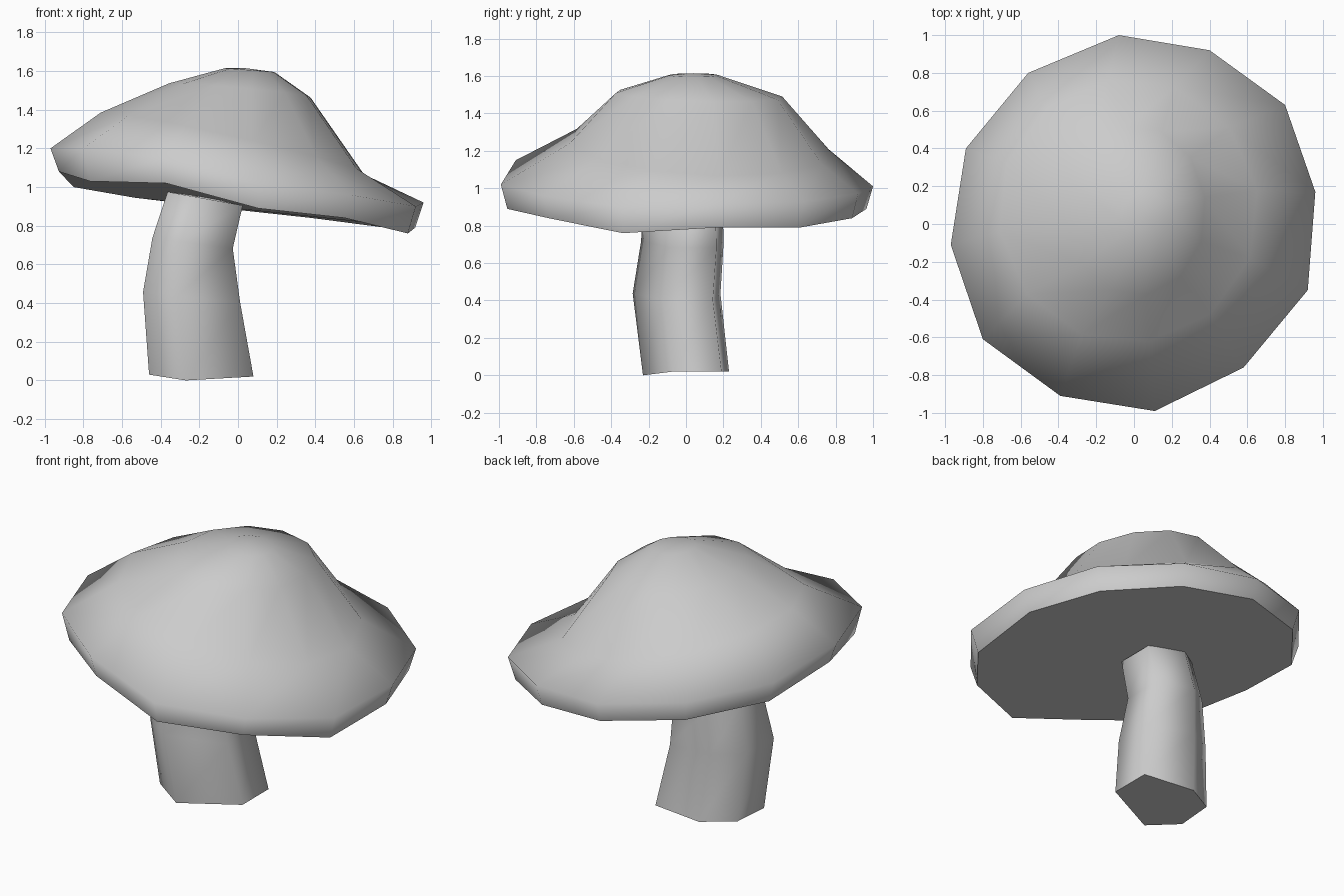
import bpy, bmesh, math

if "Cube" in bpy.data.objects:
    bpy.data.objects.remove(bpy.data.objects["Cube"])

grey = bpy.data.materials.new("plain grey")
grey.diffuse_color = (0.6, 0.6, 0.6, 1)
grey.use_nodes = True
grey.node_tree.nodes["Principled BSDF"].inputs["Base Color"].default_value = grey.diffuse_color


def loft(name, rings, top):
    """Skin matching rings from bottom to top, fan the top to a point."""
    bm = bmesh.new()
    loops = [[bm.verts.new(p) for p in ring] for ring in rings]
    n = len(loops[0])
    for lo, hi in zip(loops, loops[1:]):
        for i in range(n):
            j = (i + 1) % n
            bm.faces.new((lo[i], lo[j], hi[j], hi[i]))
    tip = bm.verts.new(top)
    for i in range(n):
        bm.faces.new((loops[-1][i], loops[-1][(i + 1) % n], tip))
    base = bm.faces.new(loops[0][::-1])
    for f in bm.faces:
        f.smooth = True
    # crisp edge around the flat base
    for e in base.edges:
        e.smooth = False
    bmesh.ops.recalc_face_normals(bm, faces=bm.faces)
    me = bpy.data.meshes.new(name)
    bm.to_mesh(me)
    bm.free()
    me.materials.append(grey)
    ob = bpy.data.objects.new(name, me)
    bpy.context.collection.objects.link(ob)
    return ob


# Cap: uneven twelve-sided rim (x, y, z) with the matching height of the underside
rim = [(0.96, 0.17, 0.92, 0.79), (0.80, 0.63, 0.93, 0.79), (0.40, 0.92, 0.97, 0.84),
       (-0.08, 1.00, 1.01, 0.89), (-0.56, 0.80, 1.07, 0.945), (-0.89, 0.40, 1.13, 1.00),
       (-0.97, -0.11, 1.20, 1.08), (-0.80, -0.61, 1.20, 1.03), (-0.39, -0.91, 1.15, 1.02),
       (0.11, -0.99, 1.02, 0.89), (0.58, -0.76, 0.96, 0.84), (0.92, -0.35, 0.90, 0.76)]


def dome_ring(cx, cy, rx, ry, z, slope_x, slope_y):
    ring = []
    for k in range(12):
        a = math.radians(9 + 30 * k)
        c, s = math.cos(a), math.sin(a)
        ring.append((cx + rx * c, cy + ry * s, z + slope_x * c + slope_y * s))
    return ring


loft("cap", [
    [(x * 0.955, y * 0.965, zb) for x, y, z, zb in rim],
    [(x, y, z) for x, y, z, zb in rim],
    dome_ring(-0.03, 0.07, 0.69, 0.70, 1.225, -0.155, -0.04),
    dome_ring(0.01, 0.07, 0.37, 0.45, 1.50, -0.035, -0.015),
    dome_ring(0.06, 0.04, 0.13, 0.13, 1.605, -0.01, 0.0),
], (0.04, 0.04, 1.615))

# Stem: bent six-sided trunk with an irregular foot
foot = [(0.27, -0.09, 0.02), (0.27, 0.17, 0.02), (-0.06, 0.21, 0.02),
        (-0.25, 0.10, 0.03), (-0.27, -0.14, 0.03), (-0.08, -0.25, 0.0)]


def stem_ring(cx, cy, sx, sy, z, tilt):
    return [(cx + x * sx, cy + y * sy, z + tilt * x) for x, y, _ in foot]


loft("stem", [
    [(-0.19 + x, 0.02 + y, z) for x, y, z in foot],
    stem_ring(-0.24, -0.03, 0.93, 1.02, 0.43, -0.1),
    stem_ring(-0.235, 0.0, 0.77, 0.96, 0.71, -0.1),
    stem_ring(-0.17, 0.0, 0.72, 0.92, 0.94, -0.13),
], (-0.17, 0.0, 0.95))
